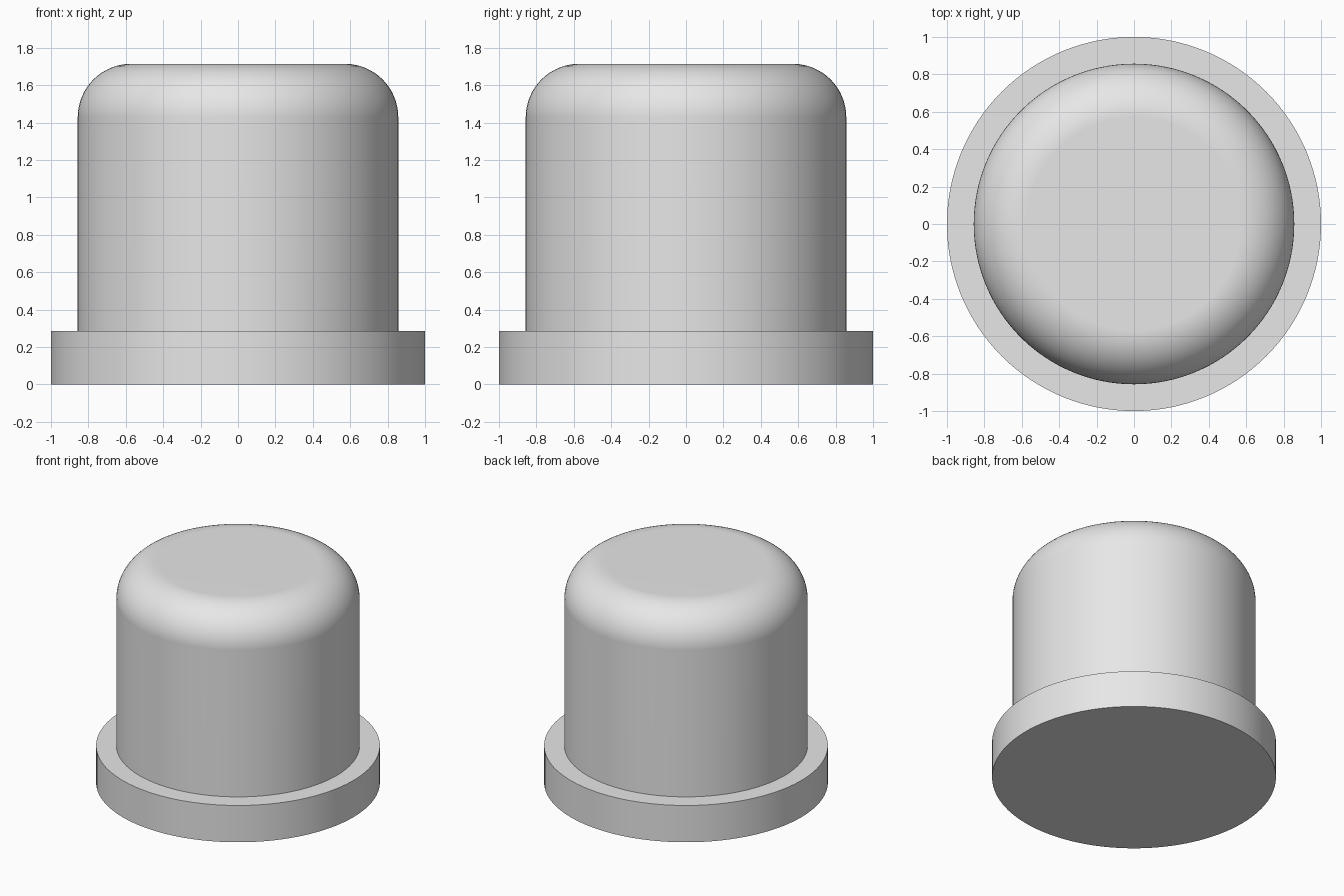
import bpy
import bmesh
from math import cos, sin, pi, radians

cube = bpy.data.objects.get("Cube")
if cube:
    bpy.data.objects.remove(cube, do_unlink=True)

FLANGE_R, FLANGE_H = 1.0, 0.286
BODY_R, TOP, FILLET = 0.857, 1.714, 0.286
SEGMENTS, ARC_STEPS = 128, 16

grey = bpy.data.materials.new("light grey")
grey.use_nodes = True
grey.diffuse_color = (0.8, 0.8, 0.8, 1)
grey.node_tree.nodes["Principled BSDF"].inputs["Base Color"].default_value = grey.diffuse_color

# Half profile: flange, straight wall, rounded shoulder, flat top
profile = [(0, 0), (FLANGE_R, 0), (FLANGE_R, FLANGE_H), (BODY_R, FLANGE_H)]
for i in range(ARC_STEPS + 1):
    a = pi / 2 * i / ARC_STEPS
    profile.append((BODY_R - FILLET + FILLET * cos(a), TOP - FILLET + FILLET * sin(a)))
profile.append((0, TOP))

# Revolve the profile about the vertical axis
bm = bmesh.new()
verts = [bm.verts.new((r, 0, z)) for r, z in profile]
edges = [bm.edges.new(pair) for pair in zip(verts, verts[1:])]
bmesh.ops.spin(bm, geom=verts + edges, cent=(0, 0, 0), axis=(0, 0, 1),
               angle=2 * pi, steps=SEGMENTS)
bmesh.ops.remove_doubles(bm, verts=bm.verts, dist=0.0001)
bmesh.ops.recalc_face_normals(bm, faces=bm.faces)

mesh = bpy.data.meshes.new("flanged_cap")
bm.to_mesh(mesh)
bm.free()
mesh.materials.append(grey)
cap = bpy.data.objects.new("flanged_cap", mesh)
bpy.context.collection.objects.link(cap)

# Smooth curves, crisp rims, flat top
bpy.ops.object.select_all(action="DESELECT")
cap.select_set(True)
bpy.context.view_layer.objects.active = cap
bpy.ops.object.shade_smooth_by_angle(angle=radians(30))
weighted = cap.modifiers.new("flat_top_normals", "WEIGHTED_NORMAL")
weighted.keep_sharp = True
